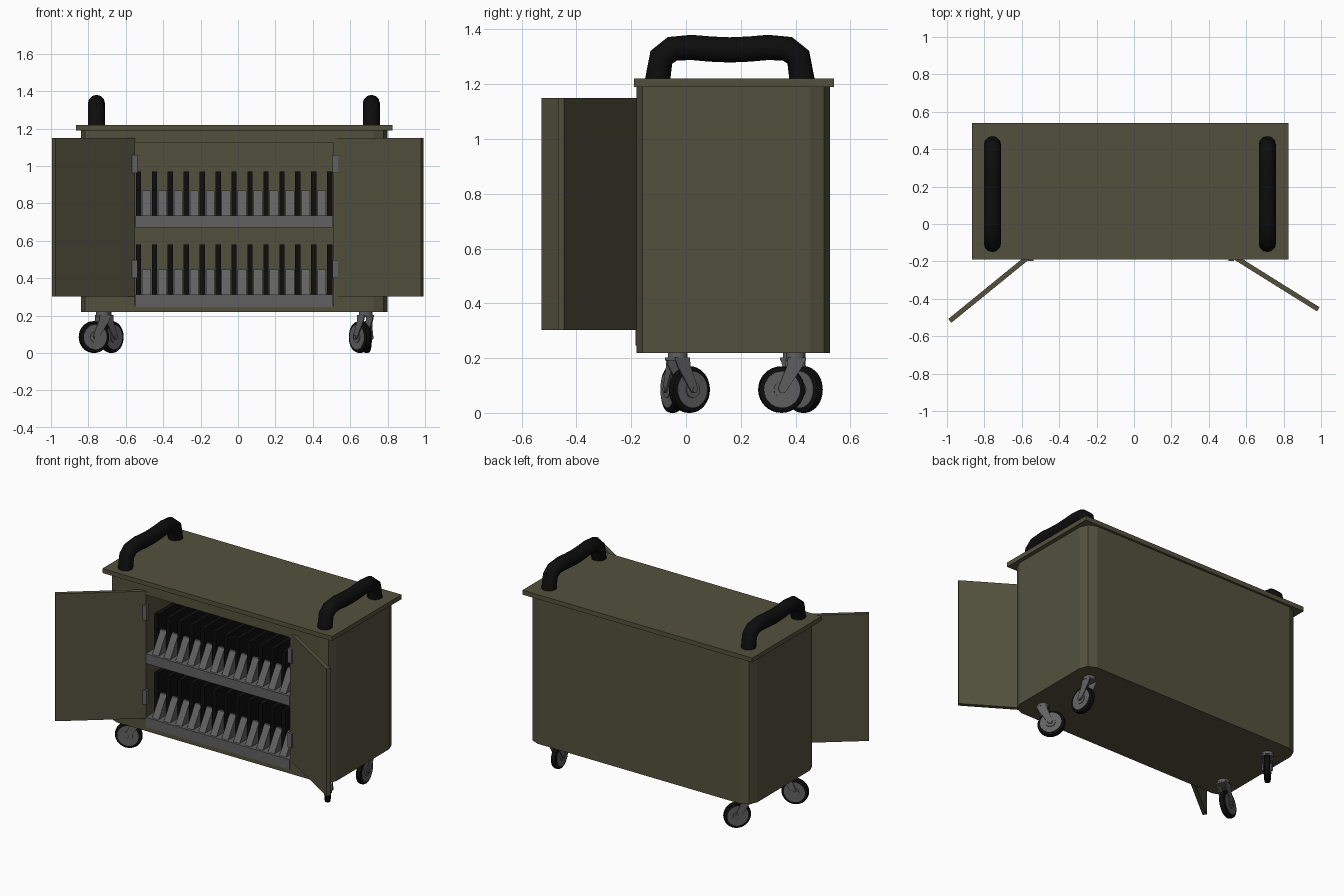
import bpy, bmesh
from math import atan2, pi, cos, sin
from mathutils import Matrix, Vector

if "Cube" in bpy.data.objects:
    bpy.data.objects.remove(bpy.data.objects["Cube"])

CX = -0.02          # centre line of the cabinet
CY = 0.172


def material(name, col):
    m = bpy.data.materials.new(name)
    m.diffuse_color = (*col, 1)
    m.use_nodes = True
    m.node_tree.nodes["Principled BSDF"].inputs["Base Color"].default_value = m.diffuse_color
    return m


OLIVE = material("olive paint", (0.085, 0.083, 0.048))
BLACK = material("black rubber", (0.004, 0.004, 0.004))
STEEL = material("dark steel", (0.12, 0.12, 0.122))


def finish(name, bm, mat, smooth=False):
    bmesh.ops.recalc_face_normals(bm, faces=bm.faces)
    me = bpy.data.meshes.new(name)
    bm.to_mesh(me)
    bm.free()
    ob = bpy.data.objects.new(name, me)
    bpy.context.collection.objects.link(ob)
    me.materials.append(mat)
    if smooth:
        bpy.ops.object.select_all(action='DESELECT')
        ob.select_set(True)
        bpy.context.view_layer.objects.active = ob
        bpy.ops.object.shade_smooth_by_angle(angle=0.6)
    return ob


def add_box(bm, lo, hi, mtx=Matrix()):
    lo, hi = Vector(lo), Vector(hi)
    m = mtx @ Matrix.Translation((lo + hi) / 2) @ Matrix.Diagonal((*(hi - lo), 1))
    bmesh.ops.create_cube(bm, size=1, matrix=m)


def add_prism(bm, pts, vec, mtx=Matrix()):
    """Extrude a planar polygon along vec."""
    f = bm.faces.new([bm.verts.new(mtx @ Vector(p)) for p in pts])
    r = bmesh.ops.extrude_face_region(bm, geom=[f])
    d = mtx.to_3x3() @ Vector(vec)
    bmesh.ops.translate(bm, vec=d, verts=[v for v in r['geom'] if isinstance(v, bmesh.types.BMVert)])


def add_cyl(bm, r, depth, mtx, seg=24, bevel=0):
    res = bmesh.ops.create_cone(bm, cap_ends=True, segments=seg, radius1=r, radius2=r,
                                depth=depth, matrix=mtx)
    if bevel:
        vs = set(res['verts'])
        rim = [e for e in bm.edges if e.verts[0] in vs and e.verts[1] in vs
               and any(len(f.verts) > 4 for f in e.link_faces)]
        bmesh.ops.bevel(bm, geom=rim, offset=bevel, segments=2, profile=0.5, affect='EDGES')


def box(name, lo, hi, mat):
    bm = bmesh.new()
    add_box(bm, lo, hi)
    return finish(name, bm, mat)


# Cabinet body: rounded plan, hollowed from the front
R, HX, HY = 0.075, 0.82, 0.353
plan = []
for k, (sx, sy) in enumerate([(1, 1), (-1, 1), (-1, -1), (1, -1)]):
    for j in range(3):
        a = k * pi / 2 + j * pi / 4
        plan.append((CX + sx * (HX - R) + R * cos(a), CY + sy * (HY - R) + R * sin(a), 0.218))
bm = bmesh.new()
add_prism(bm, plan, (0, 0, 0.974))
body = finish("cabinet_body", bm, OLIVE)
cutter = box("opening_cutter", (-0.55, -0.4, 0.25), (0.51, 0.48, 1.125), OLIVE)
mod = body.modifiers.new("opening", 'BOOLEAN')
mod.object, mod.operation, mod.solver = cutter, 'DIFFERENCE', 'EXACT'
bpy.context.view_layer.objects.active = body
bpy.ops.object.modifier_apply(modifier=mod.name)
bpy.data.objects.remove(cutter)

# Lid
box("lid", (-0.866, -0.19, 1.19), (0.827, 0.54, 1.22), OLIVE)

# Handles
for side, x in (("left", -0.757), ("right", 0.713)):
    half = [(-0.104, 1.212), (-0.09, 1.298), (-0.05, 1.329), (0.02, 1.334), (0.09, 1.328)]
    path = half + [(0.16, 1.325)] + [(0.32 - y, z) for y, z in reversed(half)]
    cu = bpy.data.curves.new("handle_path", 'CURVE')
    cu.dimensions = '3D'
    cu.bevel_depth, cu.bevel_resolution, cu.use_fill_caps = 0.046, 4, True
    sp = cu.splines.new('POLY')
    sp.points.add(len(path) - 1)
    for p, (y, z) in zip(sp.points, path):
        p.co = (x, y, z, 1)
    cu.materials.append(BLACK)
    ob = bpy.data.objects.new(side + "_handle", cu)
    bpy.context.collection.objects.link(ob)
    bpy.ops.object.select_all(action='DESELECT')
    ob.select_set(True)
    bpy.context.view_layer.objects.active = ob
    bpy.ops.object.convert(target='MESH')
    bpy.ops.object.shade_smooth_by_angle(angle=0.6)

# Open doors with two hinges each
for side, hx, tip in (("left", -0.56, (-0.985, -0.518)), ("right", 0.53, (0.985, -0.456))):
    d = Vector(tip) - Vector((hx, -0.172))
    m = Matrix.Translation((hx, -0.172, 0)) @ Matrix.Rotation(atan2(d.y, d.x), 4, 'Z')
    bm = bmesh.new()
    add_box(bm, (0, -0.013, 0.302), (d.length, 0.013, 1.15), m)
    finish(side + "_door", bm, OLIVE)
    bm = bmesh.new()
    hc = -0.551 if hx < 0 else 0.519
    for z in (0.40, 0.963):
        add_box(bm, (hc - 0.015, -0.198, z), (hc + 0.015, -0.17, z + 0.096))
    finish(side + "_hinges", bm, STEEL)

# Shelves, upright black devices and grey wedge dividers between them
for level, z0, top, dev, wedge in (("lower", 0.246, 0.312, 0.58, 0.445),
                                   ("upper", 0.67, 0.735, 0.97, 0.868)):
    box(level + "_shelf", (-0.549, -0.185, z0), (0.509, 0.479, top), STEEL)
    devices, wedges = bmesh.new(), bmesh.new()
    for i in range(13):
        x = -0.532 + i * 0.0852
        add_box(devices, (x - 0.014, -0.10, top - 0.005), (x + 0.014, 0.44, dev))
        if i < 12:
            add_prism(wedges, [(x + 0.019, -0.172, top - 0.005), (x + 0.019, -0.085, wedge),
                               (x + 0.019, -0.07, wedge), (x + 0.019, -0.07, top - 0.005)],
                      (0.047, 0, 0))
    finish(level + "_devices", devices, BLACK)
    finish(level + "_dividers", wedges, STEEL)

# Swivel casters: mount position and trailing offset of the wheel
CASTERS = {"front_left": ((-0.722, -0.03), (-0.045, -0.018)),
           "front_right": ((0.682, -0.03), (-0.030, 0.042)),
           "back_left": ((-0.712, 0.39), (0.036, 0.04)),
           "back_right": ((0.682, 0.40), (0.006, -0.05))}
for name, (pos, off) in CASTERS.items():
    m = Matrix.Translation((*pos, 0)) @ Matrix.Rotation(atan2(off[1], off[0]), 4, 'Z')
    wheel = m @ Matrix.Translation((0.052, 0, 0.085)) @ Matrix.Rotation(pi / 2, 4, 'X')
    bm = bmesh.new()
    add_cyl(bm, 0.085, 0.036, wheel, 32, 0.011)
    finish(name + "_tyre", bm, BLACK, True)
    bm = bmesh.new()
    add_cyl(bm, 0.066, 0.040, wheel, 32)
    add_cyl(bm, 0.030, 0.050, wheel, 24)
    add_cyl(bm, 0.010, 0.070, wheel, 12)
    finish(name + "_hub", bm, STEEL, True)
    bm = bmesh.new()
    for y in (-0.032, 0.026):
        add_prism(bm, [(-0.034, y, 0.2), (0.032, y, 0.2), (0.034, y, 0.175), (0.068, y, 0.09),
                       (0.060, y, 0.073), (0.044, y, 0.073), (0.034, y, 0.085),
                       (-0.022, y, 0.17)], (0, 0.006, 0), m)
    add_box(bm, (-0.034, -0.032, 0.192), (0.032, 0.032, 0.202), m)
    add_cyl(bm, 0.036, 0.02, m @ Matrix.Translation((0, 0, 0.21)), 20)
    finish(name + "_fork", bm, STEEL, True)
